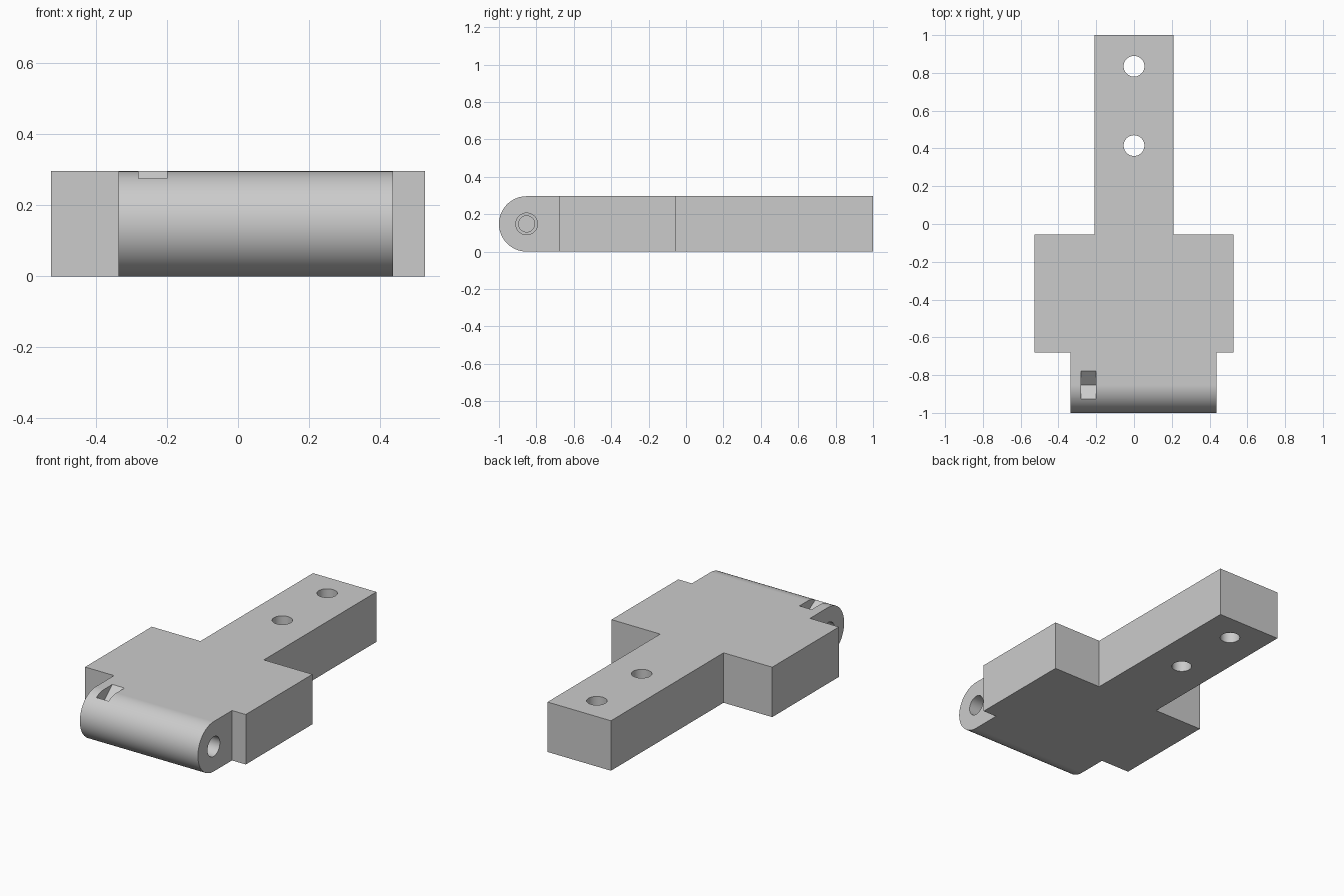
import bpy, bmesh, math
from mathutils import Vector, Matrix

cube = bpy.data.objects.get("Cube")
if cube:
    bpy.data.objects.remove(cube, do_unlink=True)

H = 0.296                 # plate thickness
R = H / 2                 # barrel radius
AXIS_Y = -1 + R           # barrel axis
X0, X1 = -0.337, 0.437    # barrel ends

grey = bpy.data.materials.new("plain grey")
grey.use_nodes = True
grey.diffuse_color = (0.6, 0.6, 0.6, 1)
grey.node_tree.nodes["Principled BSDF"].inputs["Base Color"].default_value = (0.6, 0.6, 0.6, 1)


def prism(name, points, direction):
    """Extrude a closed outline along a vector."""
    bm = bmesh.new()
    face = bm.faces.new([bm.verts.new(p) for p in points])
    grown = bmesh.ops.extrude_face_region(bm, geom=[face])["geom"]
    verts = [g for g in grown if isinstance(g, bmesh.types.BMVert)]
    bmesh.ops.translate(bm, verts=verts, vec=Vector(direction))
    bmesh.ops.recalc_face_normals(bm, faces=bm.faces)
    mesh = bpy.data.meshes.new(name)
    bm.to_mesh(mesh)
    bm.free()
    mesh.materials.append(grey)
    ob = bpy.data.objects.new(name, mesh)
    bpy.context.collection.objects.link(ob)
    return ob


def rod(name, start, direction, radius, sides=48):
    """Round bar from a start point along a vector."""
    turn = Vector(direction).to_track_quat('Z', 'Y').to_matrix()
    ring = [Vector(start) + turn @ Vector((radius * math.cos(a), radius * math.sin(a), 0))
            for a in (2 * math.pi * i / sides for i in range(sides))]
    return prism(name, ring, direction)


def combine(target, other, operation):
    mod = target.modifiers.new(operation.lower(), 'BOOLEAN')
    mod.operation = operation
    mod.solver = 'EXACT'
    mod.object = other
    bpy.context.view_layer.objects.active = target
    bpy.ops.object.modifier_apply(modifier=mod.name)
    bpy.data.objects.remove(other, do_unlink=True)


# Flat plate: wide block with a long narrow tongue behind it
half = [(0.527, -0.68), (0.527, -0.055), (0.208, -0.055), (0.208, 1)]
outline = half + [(-x, y) for x, y in reversed(half)]
hinge = prism("hinge_leaf", [(x, y, 0) for x, y in outline], (0, 0, H))

# Rounded knuckle across the front
arc = [math.pi / 2 + math.pi * i / 48 for i in range(49)]
side = [(X0, AXIS_Y + R * math.cos(a), R + R * math.sin(a)) for a in arc]
side += [(X0, -0.5, 0), (X0, -0.5, H)]
combine(hinge, prism("knuckle", side, (X1 - X0, 0, 0)), 'UNION')

# Screw holes through the tongue
for y in (0.415, 0.835):
    combine(hinge, rod("screw_hole", (0, y, -0.1), (0, 0, 0.6), 0.055), 'DIFFERENCE')

# Stepped blind pin sockets in both knuckle ends
for x, s in ((X1, -1), (X0, 1)):
    for radius, depth in ((0.058, 0.2), (0.043, 0.25)):
        combine(hinge, rod("pin_socket", (x - s * 0.05, AXIS_Y, R), (s * (depth + 0.05), 0, 0), radius),
                'DIFFERENCE')

# V-shaped notch on top of the knuckle
slope = 0.065 / 0.075
reach = 0.15
notch = [(-0.28, AXIS_Y, H - 0.065),
         (-0.28, AXIS_Y + 0.075, H),
         (-0.28, AXIS_Y + 0.075, H + reach),
         (-0.28, AXIS_Y - 0.075, H + reach),
         (-0.28, AXIS_Y - 0.075, H - 0.021)]
combine(hinge, prism("notch", notch, (0.08, 0, 0)), 'DIFFERENCE')

# Smooth the curves, keep the corners sharp
bpy.ops.object.select_all(action='DESELECT')
hinge.select_set(True)
bpy.context.view_layer.objects.active = hinge
bpy.ops.object.shade_smooth_by_angle(angle=math.radians(25))
weighted = hinge.modifiers.new("even_shading", 'WEIGHTED_NORMAL')
weighted.keep_sharp = True
